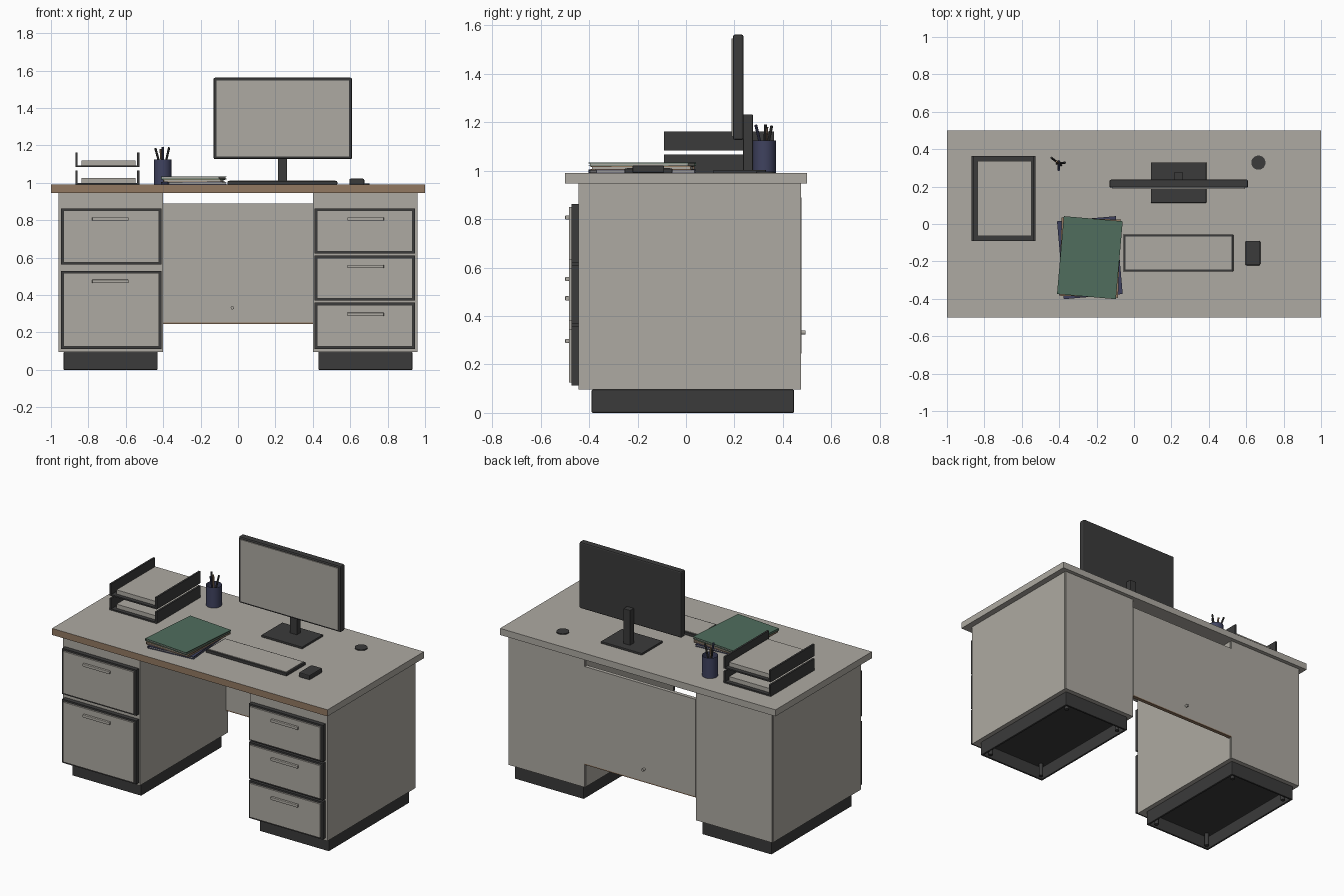
import bpy, bmesh, math
from mathutils import Matrix, Vector

cube = bpy.data.objects.get("Cube")
if cube:
    bpy.data.objects.remove(cube, do_unlink=True)


def material(name, rgb):
    m = bpy.data.materials.new(name)
    m.use_nodes = True
    m.diffuse_color = (*rgb, 1)
    node = next(n for n in m.node_tree.nodes if n.type == 'BSDF_PRINCIPLED')
    node.inputs["Base Color"].default_value = (*rgb, 1)
    return m


GREY = material("warm_grey", (0.42, 0.40, 0.36))
DARK = material("charcoal", (0.043, 0.043, 0.043))
WOOD = material("wood_brown", (0.29, 0.19, 0.12))
GREEN = material("book_green", (0.08, 0.155, 0.11))
NAVY = material("navy", (0.05, 0.055, 0.115))


def add_object(name, bm, mat):
    bmesh.ops.recalc_face_normals(bm, faces=bm.faces)
    mesh = bpy.data.meshes.new(name)
    bm.to_mesh(mesh)
    bm.free()
    mesh.materials.append(mat)
    ob = bpy.data.objects.new(name, mesh)
    bpy.context.collection.objects.link(ob)
    return ob


def box(name, x, y, z, mat, bevel=0):
    """Box from (min, max) ranges, with an optional bevel."""
    bm = bmesh.new()
    size = [r[1] - r[0] for r in (x, y, z)]
    mid = [(r[0] + r[1]) / 2 for r in (x, y, z)]
    bmesh.ops.create_cube(bm, size=1)
    bmesh.ops.scale(bm, vec=size, verts=bm.verts)
    ob = add_object(name, bm, mat)
    ob.location = mid
    if bevel:
        mod = ob.modifiers.new("soft_edges", 'BEVEL')
        mod.width = bevel
        mod.segments = 2
    return ob


def rod(name, start, end, radius, mat, caps=True, sides=24):
    """Cylinder between two points."""
    a, b = Vector(start), Vector(end)
    turn = (b - a).to_track_quat('Z', 'Y').to_matrix().to_4x4()
    bm = bmesh.new()
    bmesh.ops.create_cone(bm, cap_ends=caps, segments=sides, radius1=radius,
                          radius2=radius, depth=(b - a).length,
                          matrix=Matrix.Translation((a + b) / 2) @ turn)
    for f in bm.faces:
        f.smooth = len(f.verts) == 4
    for e in bm.edges:
        e.smooth = len(e.link_faces) == 2 and e.calc_face_angle(0) < 0.6
    return add_object(name, bm, mat)


def plinth(name, x, y, z):
    """Base hollowed from below."""
    ob = box(name, x, y, z, DARK, 0.005)
    bm = bmesh.new()
    bm.from_mesh(ob.data)
    bm.faces.ensure_lookup_table()
    bottom = min(bm.faces, key=lambda f: f.calc_center_median().z)
    bmesh.ops.inset_region(bm, faces=[bottom], thickness=0.02)
    moved = bmesh.ops.extrude_face_region(bm, geom=[bottom])["geom"]
    verts = [v for v in moved if isinstance(v, bmesh.types.BMVert)]
    bmesh.ops.translate(bm, vec=(0, 0, 0.085), verts=verts)
    if bottom.is_valid:
        bmesh.ops.delete(bm, geom=[bottom], context='FACES_ONLY')
    bmesh.ops.recalc_face_normals(bm, faces=bm.faces)
    bm.to_mesh(ob.data)
    bm.free()


# Desk top with a wooden front edge
TOP = 0.99
top = box("desk_top", (-1, 1), (-0.5, 0.5), (0.947, TOP), GREY)
top.data.materials.append(WOOD)
for face in top.data.polygons:
    face.material_index = int(face.normal.y < -0.9)

# Pedestals with plinths, feet, drawers and handles
drawers = {
    "right": [(0.563, 0.863, 0.807), (0.113, 0.53, 0.473)],
    "left": [(0.622, 0.863, 0.807), (0.37, 0.611, 0.553), (0.113, 0.359, 0.297)],
}
for side, s in (("left", 1), ("right", -1)):
    def span(inner, outer):
        return tuple(sorted((s * inner, s * outer)))
    box(side + "_pedestal", span(0.402, 0.96), (-0.443, 0.464), (0.096, 0.947), GREY)
    box(side + "_pedestal_back", span(0.404, 0.958), (0.464, 0.474), (0.096, 0.947), GREY)
    plinth(side + "_plinth", span(0.43, 0.933), (-0.39, 0.446), (0, 0.096))
    for fx in (0.475, 0.888):
        for fy in (-0.345, 0.4):
            rod(side + "_foot", (s * fx, fy, 0), (s * fx, fy, 0.09), 0.014, DARK, sides=12)
    for i, (low, high, grip) in enumerate(drawers[side], 1):
        name = f"{side}_drawer_{i}"
        box(name + "_frame", span(0.409, 0.946), (-0.472, -0.443), (low, high), DARK)
        box(name + "_front", span(0.422, 0.933), (-0.483, -0.472),
            (low + 0.012, high - 0.012), GREY)
        box(name + "_handle", span(0.585, 0.78), (-0.499, -0.483),
            (grip - 0.009, grip + 0.009), GREY, 0.003)

# Modesty panel with banded lower edge and a knob
box("modesty_panel", (-0.402, 0.402), (0.452, 0.476), (0.253, 0.89), GREY)
box("modesty_panel_edge", (-0.402, 0.402), (0.452, 0.476), (0.246, 0.253), WOOD)
rod("panel_knob", (-0.03, 0.44, 0.332), (-0.03, 0.494, 0.332), 0.009, GREY)

# Monitor
box("monitor_body", (-0.131, 0.61), (0.194, 0.237), (1.127, 1.562), DARK, 0.008)
box("monitor_screen", (-0.115, 0.594), (0.188, 0.195), (1.142, 1.547), GREY)
box("monitor_column", (0.213, 0.262), (0.236, 0.276), (TOP, 1.232), DARK, 0.002)
box("monitor_base", (0.09, 0.387), (0.113, 0.33), (TOP, TOP + 0.014), DARK, 0.003)

# Keyboard and mouse
box("keyboard_body", (-0.056, 0.531), (-0.254, -0.056), (TOP, 1.009), DARK, 0.004)
box("keyboard_keys", (-0.045, 0.52), (-0.243, -0.067), (1.007, 1.012), GREY)
box("mouse", (0.596, 0.675), (-0.221, -0.09), (TOP, 1.022), DARK, 0.006)
rod("cable_grommet", (0.665, 0.328, TOP - 0.01), (0.665, 0.328, TOP + 0.006), 0.038, DARK, sides=32)

# Two paper trays, open at front and back
for level, (low, high) in (("lower", (TOP, 1.067)), ("upper", (1.084, 1.162))):
    y = (-0.09, 0.364)
    box(level + "_tray_floor", (-0.87, -0.527), y, (low, low + 0.009), DARK)
    for wall, x in (("right", (-0.87, -0.858)), ("left", (-0.539, -0.527))):
        box(f"{level}_tray_{wall}_wall", x, y, (low, high), DARK)
    box(level + "_tray_paper", (-0.838, -0.549), (-0.064, 0.337),
        (low + 0.009, low + 0.036), GREY)

# Stack of books, each turned a little
books = [("lower", NAVY, 5, TOP), ("middle", WOOD, -2, 1.004), ("upper", GREEN, -5, 1.019)]
for name, mat, angle, z in books:
    w = 0.158
    length = 0.209
    parts = [("cover_bottom", w, length, 0, 0.003, mat),
             ("pages", w - 0.006, length - 0.006, 0.003, 0.011, GREY),
             ("cover_top", w, length, 0.011, 0.015, mat)]
    for part, hx, hy, a, b, m in parts:
        ob = box(f"{name}_book_{part}", (-hx, hx), (-hy, hy), (z + a, z + b), m)
        ob.location.x, ob.location.y = -0.236, -0.18
        ob.rotation_euler.z = math.radians(angle)
    spine = box(name + "_book_spine", (-w, -w + 0.004), (-length, length), (z, z + 0.015), mat)
    turn = Matrix.Rotation(math.radians(angle), 4, 'Z')
    spine.location = turn @ spine.location + Vector((-0.236, -0.18, 0))
    spine.rotation_euler.z = math.radians(angle)

# Pen cup and pens
CX, CY = -0.402, 0.324
rod("pen_cup", (CX, CY, TOP), (CX, CY, 1.124), 0.047, NAVY, caps=False, sides=32)
pens = [(-0.04, 0.03, 1.185, DARK), (0.0, -0.036, 1.19, NAVY),
        (0.034, 0.004, 1.19, DARK), (-0.012, 0.01, 1.18, WOOD)]
for i, (dx, dy, z, mat) in enumerate(pens, 1):
    rod(f"pen_{i}", (CX - dx * 0.3, CY - dy * 0.3, TOP + 0.005),
        (CX + dx, CY + dy, z), 0.006, mat, sides=10)
